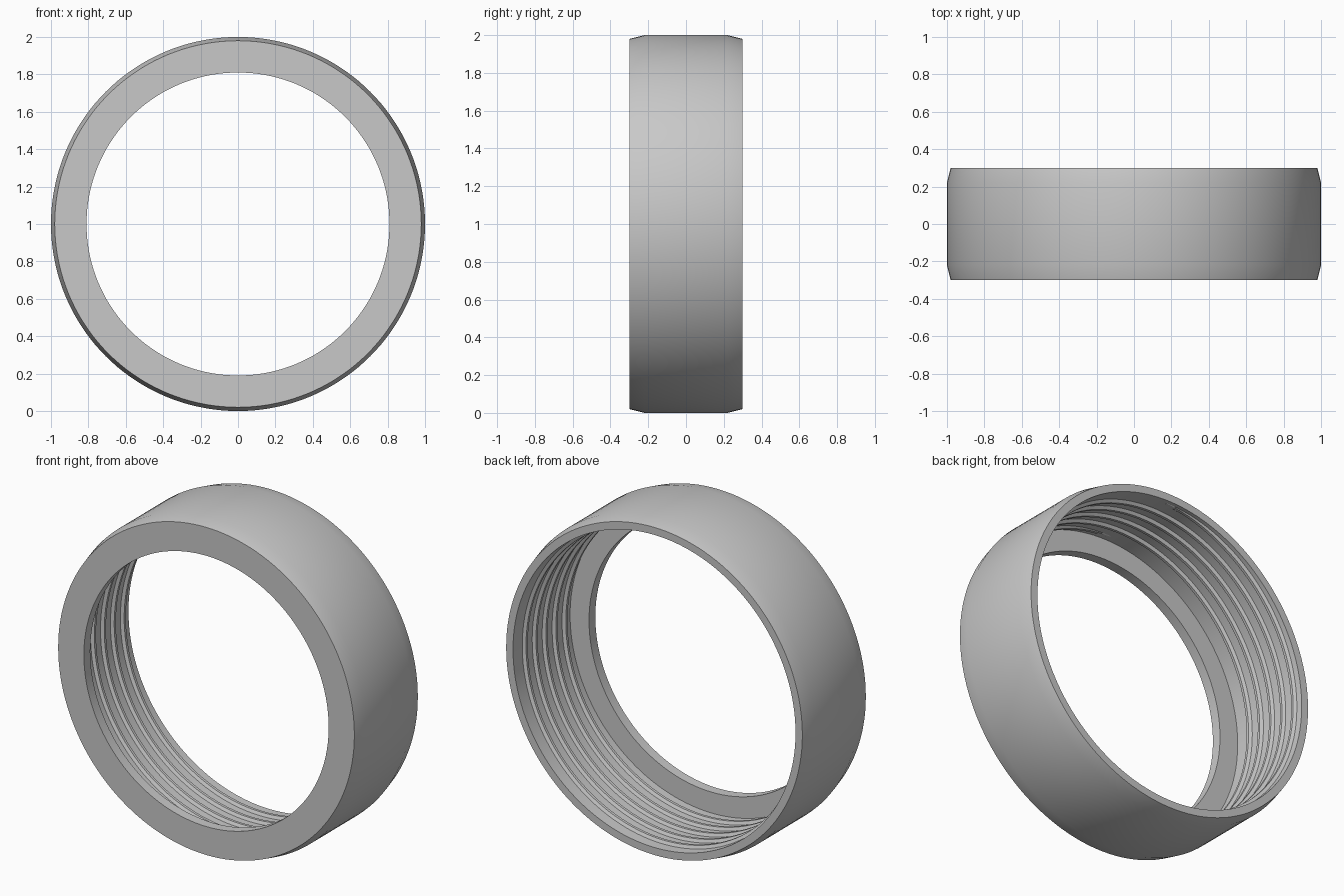
import bpy
import math

cube = bpy.data.objects.get("Cube")
if cube:
    bpy.data.objects.remove(cube, do_unlink=True)

grey = bpy.data.materials.new("light_grey")
grey.use_nodes = True
colour = (0.58, 0.58, 0.58, 1)
grey.diffuse_color = colour
grey.node_tree.nodes["Principled BSDF"].inputs["Base Color"].default_value = colour

SEGMENTS = 144
BORE = 0.935


def ring_point(radius, y, angle):
    return (radius * math.sin(angle), y, 1 + radius * math.cos(angle))


def make_object(name, verts, faces):
    mesh = bpy.data.meshes.new(name)
    mesh.from_pydata(verts, [], faces)
    mesh.materials.append(grey)
    obj = bpy.data.objects.new(name, mesh)
    bpy.context.collection.objects.link(obj)
    bpy.ops.object.select_all(action="DESELECT")
    obj.select_set(True)
    bpy.context.view_layer.objects.active = obj
    # Consistent outward normals, then smooth shading with sharp corners
    bpy.ops.object.mode_set(mode="EDIT")
    bpy.ops.mesh.select_all(action="SELECT")
    bpy.ops.mesh.normals_make_consistent(inside=False)
    bpy.ops.object.mode_set(mode="OBJECT")
    bpy.ops.object.shade_smooth_by_angle(angle=math.radians(30))
    return obj


def strip_faces(rows, cols, closed):
    """Quads joining successive closed cross-sections."""
    count = rows if closed else rows - 1
    return [(i * cols + j, i * cols + (j + 1) % cols,
             (i + 1) % rows * cols + (j + 1) % cols, (i + 1) % rows * cols + j)
            for i in range(count) for j in range(cols)]


# Ring body: lipped front, open back, gently tapered outer ends (radius, y)
body = [(0.81, -0.30), (0.98, -0.30), (1.0, -0.22), (1.0, 0.22),
        (0.98, 0.30), (BORE, 0.30), (BORE, -0.24), (0.81, -0.24)]
verts = [ring_point(r, y, 2 * math.pi * i / SEGMENTS)
         for i in range(SEGMENTS) for r, y in body]
make_object("ring_body", verts, strip_faces(SEGMENTS, len(body), True))

# Internal thread: a shallow helical ridge with tapered ends
TURNS, PITCH, START = 5, 0.094, -0.205
section = [(0.006, -0.021), (0.006, 0.021), (-0.018, 0.008), (-0.018, -0.008)]
rows = TURNS * SEGMENTS + 1
verts = []
for i in range(rows):
    turn = i / SEGMENTS
    fade = min(1, turn * 12 + 0.05, (TURNS - turn) * 12 + 0.05)
    for dr, dy in section:
        height = dr * fade if dr < 0 else dr
        verts.append(ring_point(BORE + height, START + PITCH * turn + dy,
                                2 * math.pi * turn))
n = len(section)
caps = [tuple(range(n)), tuple(range((rows - 1) * n, rows * n))]
make_object("inner_thread", verts, strip_faces(rows, n, False) + caps)
